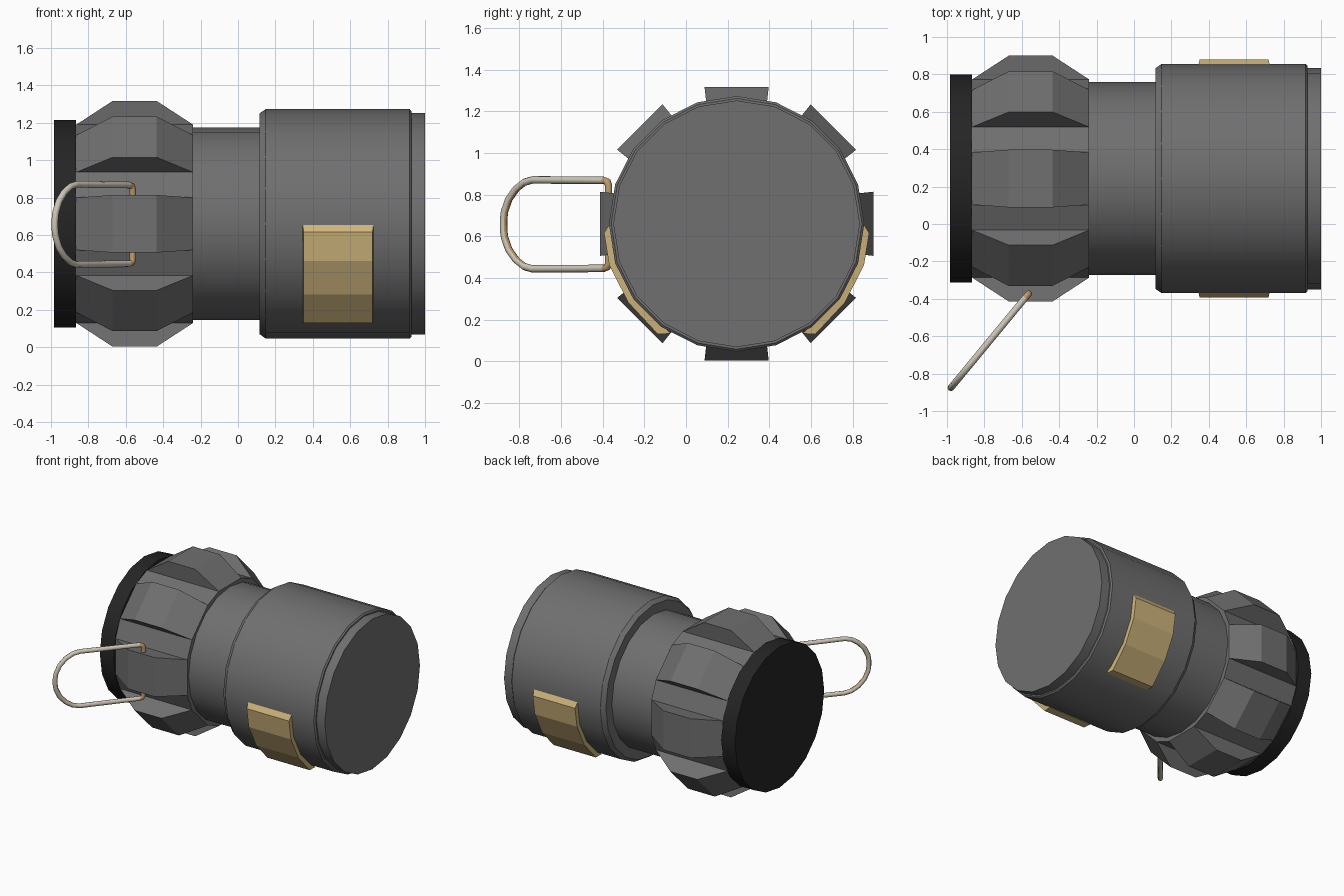
import bpy, bmesh, math
from mathutils import Vector, Matrix

if "Cube" in bpy.data.objects:
    bpy.data.objects.remove(bpy.data.objects["Cube"])

CY, CZ = 0.243, 0.66   # main axis runs along x through here


def material(name, col):
    m = bpy.data.materials.new(name)
    m.diffuse_color = (*col, 1)
    m.use_nodes = True
    m.node_tree.nodes["Principled BSDF"].inputs["Base Color"].default_value = m.diffuse_color
    return m


GREY = material("housing grey", (0.16, 0.16, 0.16))
BLACK = material("cap black", (0.018, 0.018, 0.018))
TAN = material("pad tan", (0.62, 0.46, 0.20))
STEEL = material("wire pale", (0.62, 0.57, 0.47))
RUST = material("wire brown", (0.50, 0.32, 0.15))


def finish(name, bm, mats, smooth=None):
    bmesh.ops.recalc_face_normals(bm, faces=bm.faces)
    me = bpy.data.meshes.new(name)
    bm.to_mesh(me)
    bm.free()
    for m in mats:
        me.materials.append(m)
    ob = bpy.data.objects.new(name, me)
    bpy.context.collection.objects.link(ob)
    if smooth:
        bpy.context.view_layer.objects.active = ob
        ob.select_set(True)
        bpy.ops.object.shade_smooth_by_angle(angle=math.radians(smooth))
        ob.select_set(False)
    return ob


def polar(x, r, a):
    return Vector((x, CY + r * math.cos(a), CZ + r * math.sin(a)))


def loft(bm, rings, caps=True):
    vs = [[bm.verts.new(p) for p in ring] for ring in rings]
    n = len(vs[0])
    for a, b in zip(vs, vs[1:]):
        for i in range(n):
            j = (i + 1) % n
            bm.faces.new((a[i], a[j], b[j], b[i]))
    if caps:
        bm.faces.new(vs[0])
        bm.faces.new(vs[-1])


def lathe(name, profile, mat, sides=20):
    bm = bmesh.new()
    loft(bm, [[polar(x, r, math.tau * i / sides) for i in range(sides)] for x, r in profile])
    return finish(name, bm, [mat], 25)


# Turned parts along the axis
lathe("end_cap", [(-0.985, 0.555), (-0.865, 0.555)], BLACK)
lathe("main_barrel", [(-0.26, 0.515), (0.115, 0.515), (0.115, 0.59), (0.148, 0.613),
                      (0.918, 0.613), (0.928, 0.602), (0.928, 0.592), (1.0, 0.592)], GREY)

# Grip ring: eight raised lugs growing out of a faceted core
bm = bmesh.new()
stations = [(-0.865, 0.53, 0.14), (-0.67, 0.657, 0.154), (-0.435, 0.657, 0.154), (-0.24, 0.53, 0.14)]
lugs = []
for k in range(8):
    rot = Matrix.Rotation(k * math.tau / 8, 4, 'X')
    lugs.append([[bm.verts.new(rot @ Vector((x, s * w, r)) + Vector((0, CY, CZ))) for x, r, w in stations]
                 for s in (1, -1)])
for k, (a, b) in enumerate(lugs):
    for i in range(3):
        bm.faces.new((a[i], a[i + 1], b[i + 1], b[i]))
    bm.faces.new(a)
    bm.faces.new(b)
    nxt = lugs[(k + 1) % 8][0]
    bm.faces.new((b[0], b[3], nxt[3], nxt[0]))
for end in (0, 3):
    bm.faces.new([side[end] for lug in lugs for side in lug])
finish("lugged_grip_ring", bm, [GREY])

# Curved pads low on both flanks
outer = [(-4, 0.638), (-18, 0.643), (-36, 0.643), (-54.4, 0.651)]
inner = [(0, 0.609), (-18, 0.60), (-36, 0.60), (-59, 0.615)]
for side, label in ((1, "back_pad"), (-1, "front_pad")):
    bm = bmesh.new()
    rings = []
    for (ao, ro), (ai, ri) in zip(outer, inner):
        ring = [polar(x, r, math.radians(a)) for x, r, a in
                ((0.345, ri, ai), (0.351, ro, ao), (0.719, ro, ao), (0.725, ri, ai))]
        for p in ring:
            p.y = CY + side * (p.y - CY)
        rings.append(ring)
    loft(bm, rings)
    finish(label, bm, [TAN])

# Bent wire loop hanging off the front lug
half = [(0, 0.795), (0, 0.845), (0.012, 0.862), (0.045, 0.868), (0.72, 0.871), (0.80, 0.860),
        (0.88, 0.828), (0.95, 0.778), (0.99, 0.72), (1, 0.68)]
path2 = half + [(t, 2 * 0.657 - z) for t, z in reversed(half)]
start, stop = Vector((-0.563, -0.372, 0)), Vector((-0.979, -0.876, 0))
path = [start.lerp(stop, t) + Vector((0, 0, z)) for t, z in path2]
nrm = (stop - start).cross(Vector((0, 0, 1))).normalized()
rings = []
for i, p in enumerate(path):
    tan = (path[min(i + 1, len(path) - 1)] - path[max(i - 1, 0)]).normalized()
    bi = tan.cross(nrm)
    rings.append([p + 0.018 * (math.cos(a) * nrm + math.sin(a) * bi)
                  for a in (math.tau * k / 8 for k in range(8))])
bm = bmesh.new()
loft(bm, rings)
bmesh.ops.recalc_face_normals(bm, faces=bm.faces)
inward = (start - stop).normalized()
for f in bm.faces:   # brown at the hooked ends and on the inner side of the bow
    c = f.calc_center_median()
    if c.x > -0.59 or (c.x < -0.8 and f.normal.dot(inward) > 0.4):
        f.material_index = 1
finish("wire_loop", bm, [STEEL, RUST], 50)
